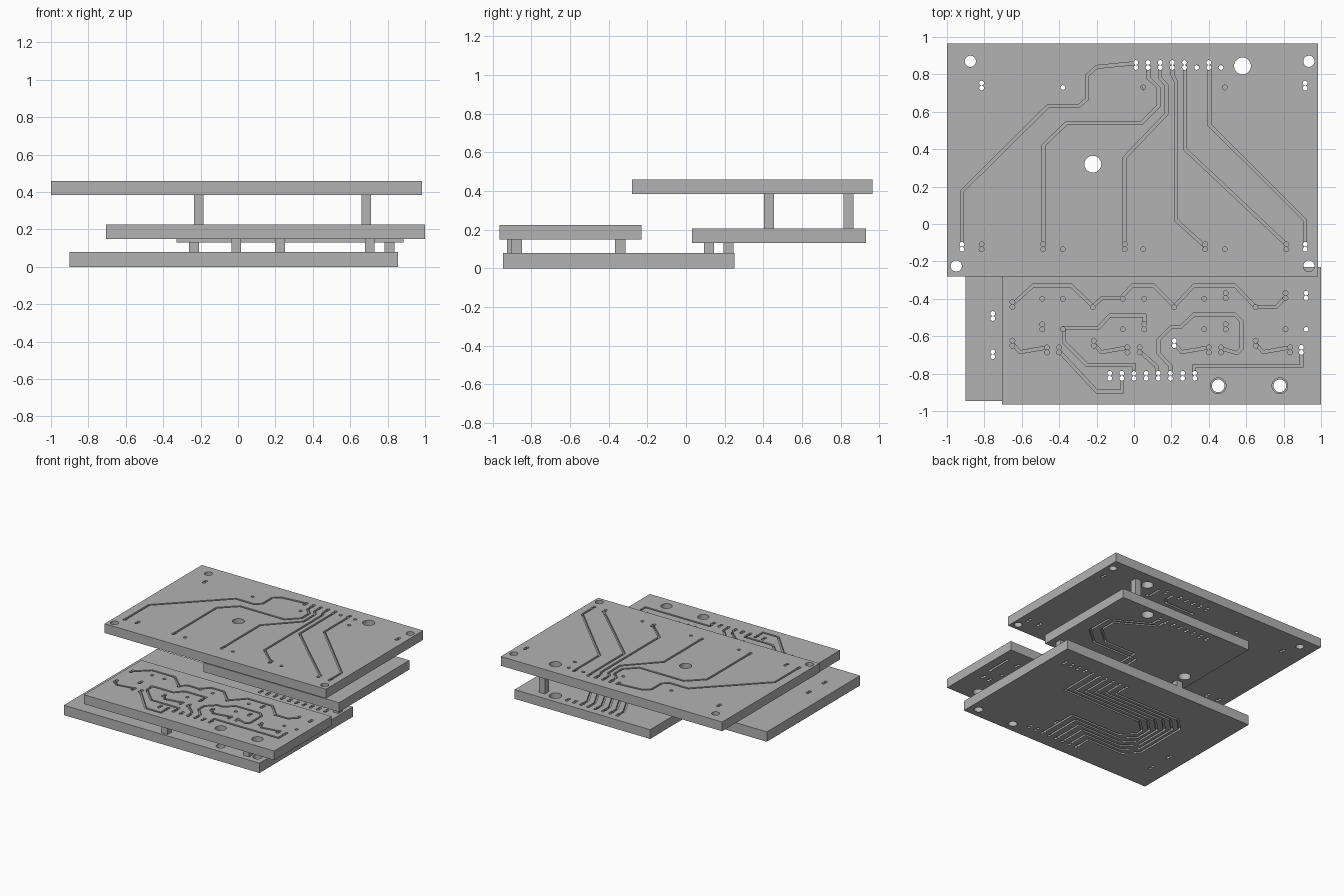
import bpy
import bmesh
from math import cos, sin, tau
from mathutils import Vector

if "Cube" in bpy.data.objects:
    bpy.data.objects.remove(bpy.data.objects["Cube"], do_unlink=True)

grey = bpy.data.materials.new("plain grey")
grey.use_nodes = True
grey.diffuse_color = (0.45, 0.45, 0.45, 1)
grey.node_tree.nodes["Principled BSDF"].inputs["Base Color"].default_value = grey.diffuse_color

PIN = 0.013
TRACE = 0.008
DEPTH = 0.02
STEP = 0.065


def add_prism(bm, outline, low, high):
    """Extrude a flat outline between two heights."""
    bottom = [bm.verts.new((p[0], p[1], low)) for p in outline]
    top = [bm.verts.new((p[0], p[1], high)) for p in outline]
    bm.faces.new(bottom[::-1])
    bm.faces.new(top)
    count = len(outline)
    for i in range(count):
        j = (i + 1) % count
        bm.faces.new((bottom[i], bottom[j], top[j], top[i]))


def rectangle(left, right, front, back):
    return [(left, front), (right, front), (right, back), (left, back)]


def circle(x, y, radius, sides):
    return [(x + radius * cos(tau * i / sides), y + radius * sin(tau * i / sides))
            for i in range(sides)]


def strip(points):
    """Outline of a mitred ribbon along a path given in hundredths."""
    path = [Vector(p) / 100 for p in points]
    left, right = [], []
    for i, p in enumerate(path):
        before = (p - path[i - 1]).normalized() if i else None
        after = (path[i + 1] - p).normalized() if i + 1 < len(path) else None
        before, after = before or after, after or before
        normal = Vector((-before.y - after.y, before.x + after.x)).normalized()
        reach = TRACE / max(0.4, normal.dot(Vector((-before.y, before.x))))
        left.append(p + normal * reach)
        right.append(p - normal * reach)
    return right + left[::-1]


def make_object(name, bm):
    bmesh.ops.recalc_face_normals(bm, faces=bm.faces)
    mesh = bpy.data.meshes.new(name)
    bm.to_mesh(mesh)
    bm.free()
    mesh.materials.append(grey)
    obj = bpy.data.objects.new(name, mesh)
    bpy.context.scene.collection.objects.link(obj)
    return obj


def cut(obj, bm):
    """Subtract a cutter mesh and keep the result."""
    cutter = make_object("cutter", bm)
    cutter.hide_render = True
    mod = obj.modifiers.new("cut", "BOOLEAN")
    mod.operation = "DIFFERENCE"
    mod.solver = "EXACT"
    mod.use_self = True
    mod.object = cutter
    graph = bpy.context.evaluated_depsgraph_get()
    mesh = bpy.data.meshes.new_from_object(obj.evaluated_get(graph))
    obj.modifiers.clear()
    obj.data = mesh
    bpy.data.objects.remove(cutter, do_unlink=True)


def board(name, outline, low, high, big, pins, upper, lower):
    """Plate with round holes, pin holes and engraved tracks on both faces."""
    bm = bmesh.new()
    add_prism(bm, outline, low, high)
    obj = make_object(name, bm)
    bm = bmesh.new()
    for path in upper:
        add_prism(bm, strip(path), high - DEPTH, high + DEPTH)
    for path in lower:
        add_prism(bm, strip(path), low - DEPTH, low + DEPTH)
    cut(obj, bm)
    bm = bmesh.new()
    for x, y, radius in big:
        add_prism(bm, circle(x, y, radius, 32), low - DEPTH, high + DEPTH)
    for x, y in pins:
        add_prism(bm, circle(x / 100, y / 100, PIN, 12), low - DEPTH, high + DEPTH)
    cut(obj, bm)


def row(xs, y):
    return [(x, y) for x in xs]


def pairs(xs, y):
    """Two pin holes, one behind the other, at every x."""
    return row(xs, y - 1.35) + row(xs, y + 1.35)


def steps(start, count):
    return [start + 100 * STEP * i for i in range(count)]


header = steps(1, 8)
socket = steps(15, 10)
front_header = steps(-13, 8)

# Large raised plate at the back
top_pins = pairs(header[:5] + [header[6]], 85) + row([header[5], header[7]], 83.7)
top_pins += pairs([-81.5, 91.5], 74) + row([-38, 5, 48.5], 73)
top_pins += pairs([-92, -81.5, -48.5, -5, 38, 81.5, 91.5], -12.2) + row([-38, 5, 48.5], -13.5)
top_tracks = [
    [(1, 86), (-20, 84), (-25, 79.5), (-25, 67), (-29.5, 63), (-46, 63), (-92, 17.5), (-92, -12)],
    [(7.8, 85), (7.8, 78), (13, 73), (13, 63), (4, 54), (-36, 54), (-48.5, 42), (-48.5, -12)],
    [(14, 85), (14, 78), (17.5, 74), (17.5, 59), (-5, 35.5), (-5, -12)],
    [(20.5, 85), (20.5, 80), (22.5, 76), (22.5, 2), (38, -12)],
    [(27.3, 85), (27.3, 40), (81.5, -11)],
    [(40.3, 85), (40.3, 53), (91.5, 2), (91.5, -12)],
]
board("back_upper_board", rectangle(-1, 0.985, -0.28, 0.965), 0.385, 0.46,
      [(0.58, 0.845, 0.045), (-0.22, 0.32, 0.045), (-0.875, 0.87, 0.03),
       (0.935, 0.87, 0.03), (-0.95, -0.225, 0.03), (0.935, -0.225, 0.03)],
      top_pins, top_tracks,
      [[(33.5, 83), (33.5, 77), (30, 73), (5, 73)], [(46.5, 83), (46.5, 73)]])

# Small plate under the back one
middle_tracks = [[(x, 83), (x, 78), (x + 14, 50), (x + 14, 9)] for x in header[:6]]
loops = [[(47 - k, 83), (47 - k, 77), (76 - k, 60), (76 - k, 40 + k),
          (62 - k, 28 + k), (22 + k, 28 + k), (22 + k, 9)] for k in (0, 6)]
board("back_lower_board", rectangle(-0.33, 0.885, 0.03, 0.93), 0.13, 0.205,
      [(0.58, 0.845, 0.047), (-0.22, 0.32, 0.047)],
      pairs(header, 85) + pairs(socket, 8), middle_tracks, loops)

# Front plate with its zigzag track
zigzag = [(-65, -43), (-54, -33), (-33.5, -33), (-22, -44), (-17, -39.5), (-7, -39.5),
          (-1, -33), (10.5, -33), (21.5, -44), (32, -33), (54, -33), (65, -44.5),
          (76, -44.5), (81, -39)]
front_tracks = [zigzag] + [[(x, -64), (x + 4, -68.5), (x + 18.5, -66)]
                           for x in (-65, -21.5, 21.5, 65)]
front_tracks += [
    [(5.5, -54), (5.5, -49), (-13, -49), (-19, -55.5), (-37.5, -55.5), (-37.5, -63),
     (-25, -75.5), (0, -75.5), (0, -81)],
    [(-40, -68), (-20, -89.5), (-6.5, -89.5), (-6.5, -81)],
    [(3, -68), (12, -76), (13, -81)],
    [(19.5, -81), (19.5, -76), (13, -69), (13, -62), (20, -55), (25, -55), (32, -48.5),
     (54, -48.5), (57.5, -52), (57.5, -66.5), (55, -69), (46.5, -66.5)],
    [(32, -81), (32, -76), (89.5, -76), (89.5, -68)],
]
front_pins = pairs(front_header, -81.2) + pairs([-65], -43) + pairs([49, 81, 92], -38.3)
front_pins += row([-49, -38, -6, 5.5, 37.5], -40) + row([-22, 21.5, 65], -44.5)
front_pins += pairs([-49, 5.5, 49], -55) + row([-38, -6, 37.5, 81, 92], -56.3)
front_pins += pairs([-65, -21.5, 21.5, 65], -63.7)
front_pins += pairs([-46.5, -40, -3.5, 3, 40, 46.5, 83.5, 89.5], -67.3)
board("front_board", rectangle(-0.705, 1, -0.965, -0.23), 0.15, 0.225,
      [(0.45, -0.865, 0.042), (0.78, -0.865, 0.042)], front_pins, front_tracks,
      [[(92, -39), (92, -56)], [(49, -39), (49, -55)]])

# Base plate with nested tracks underneath
nested = [[(front_header[i], -81), (front_header[i], 4 * i - 68), (4 * i - 45, 4 * i - 68),
           (4 * i - 55, 4 * i - 58), (4 * i - 55, -13 - 4 * i), (4 * i - 45, -3 - 4 * i),
           (socket[i], -3 - 4 * i), (socket[i], 8)] for i in range(6)]
board("base_board", rectangle(-0.9, 0.855, -0.945, 0.25), 0, 0.08,
      [(0.45, -0.865, 0.034), (0.78, -0.865, 0.034)],
      pairs(front_header, -81.2) + pairs(socket, 8) + pairs([-75.5], -49.2)
      + pairs([-75.5], -69.7) + pairs([21.5], -63.7),
      [], nested)

# Square spacer posts between the plates
posts = {
    "upper_post": (0.205, 0.385, [(-0.21, 0.43), (0.685, 0.84)]),
    "back_post": (0.08, 0.13, [(-0.235, 0.22), (0.81, 0.12)]),
    "front_post": (0.08, 0.15, [(-0.01, -0.9), (0.705, -0.875), (0.225, -0.34)]),
}
for name, (low, high, places) in posts.items():
    for x, y in places:
        bm = bmesh.new()
        add_prism(bm, rectangle(x - 0.026, x + 0.026, y - 0.026, y + 0.026), low, high)
        make_object(name, bm)
